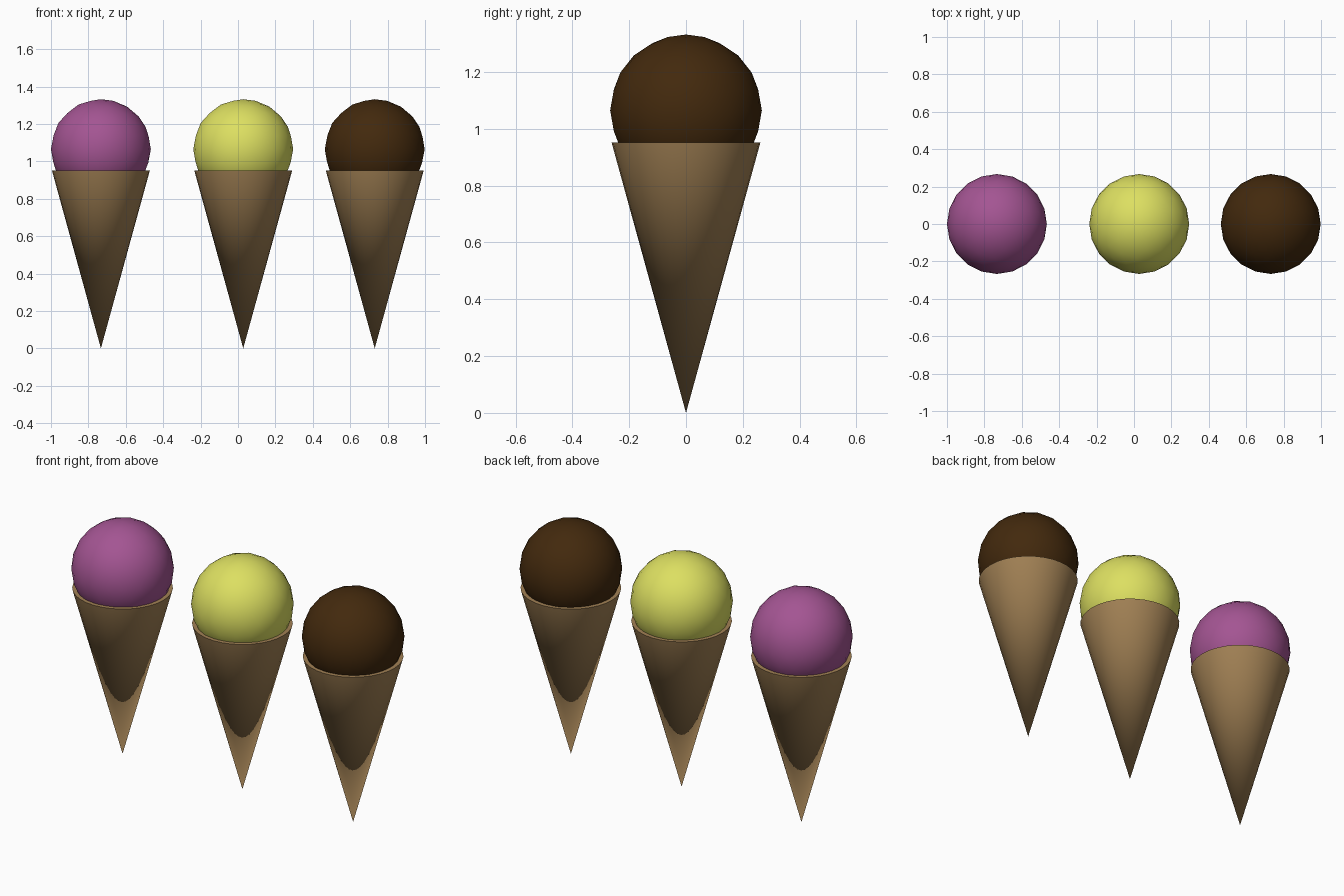
import bpy
import math

if "Cube" in bpy.data.objects:
    bpy.data.objects.remove(bpy.data.objects["Cube"])


def material(name, color):
    m = bpy.data.materials.new(name)
    m.diffuse_color = (*color, 1.0)
    m.use_nodes = True
    m.node_tree.nodes["Principled BSDF"].inputs["Base Color"].default_value = m.diffuse_color
    return m


def finish(name, mat):
    o = bpy.context.object
    o.name = name
    o.data.materials.append(mat)
    bpy.ops.object.shade_smooth_by_angle(angle=math.radians(40))
    return o


RIM_Z, RIM_R = 0.952, 0.262
SCOOP_Z, SCOOP_R = 1.065, 0.267

wafer = material("wafer", (0.36, 0.22, 0.09))
flavours = [
    ("berry", -0.733, (0.37, 0.09, 0.29)),
    ("lemon", 0.028, (0.72, 0.74, 0.12)),
    ("chocolate", 0.731, (0.055, 0.022, 0.004)),
]

for name, x, color in flavours:
    # wafer cone, point down
    bpy.ops.mesh.primitive_cone_add(vertices=32, radius1=0, radius2=RIM_R,
                                    depth=RIM_Z, location=(x, 0, RIM_Z / 2))
    finish(name + "_cone", wafer)
    # round scoop sunk into the rim
    bpy.ops.mesh.primitive_ico_sphere_add(subdivisions=3, radius=SCOOP_R,
                                          location=(x, 0, SCOOP_Z))
    finish(name + "_scoop", material(name, color))
